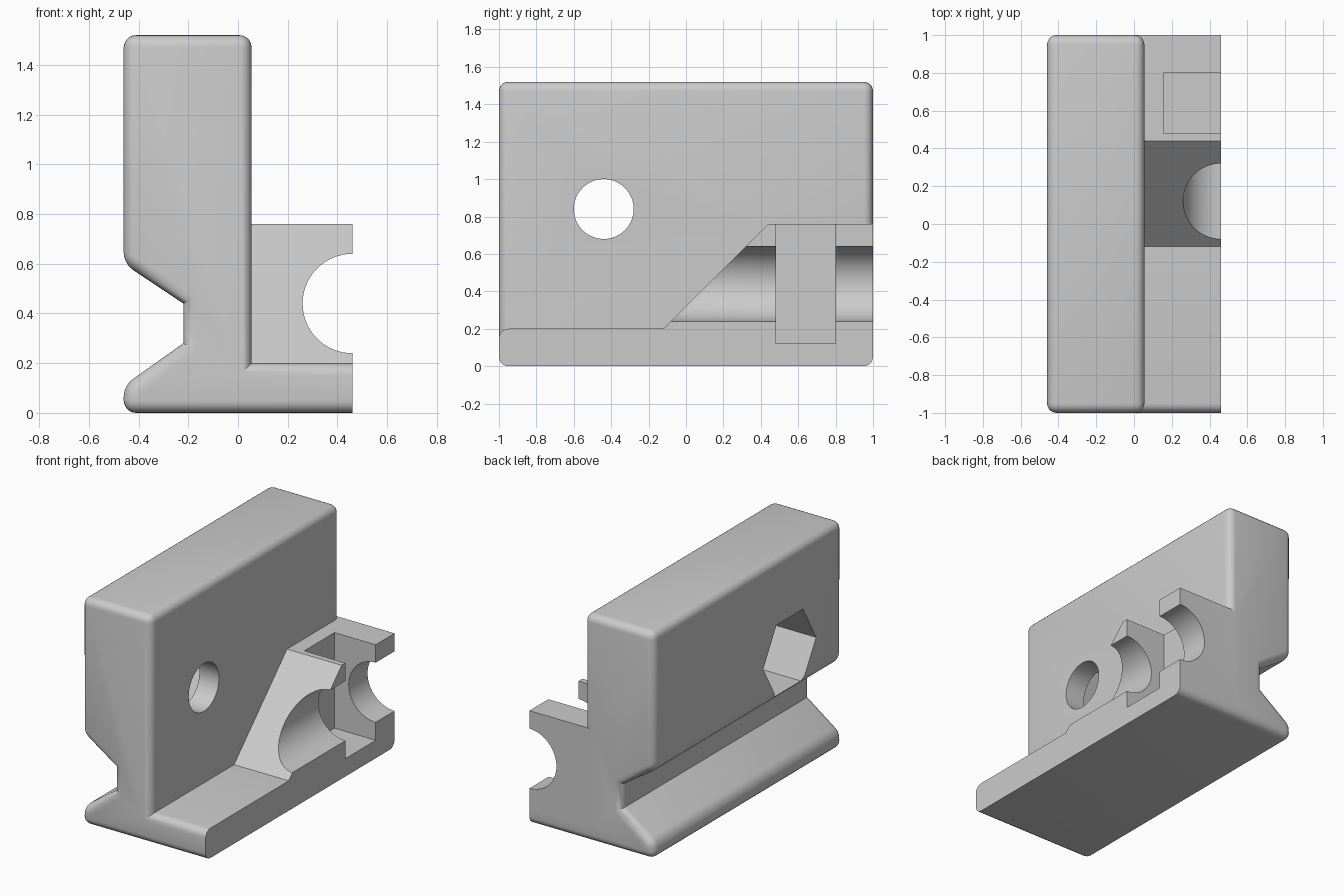
import bpy, bmesh, math
from mathutils import Matrix, Vector

cube = bpy.data.objects.get("Cube")
if cube:
    bpy.data.objects.remove(cube, do_unlink=True)

grey = bpy.data.materials.new("plain grey")
grey.use_nodes = True
GREY = (0.6, 0.6, 0.6, 1)
grey.diffuse_color = GREY
grey.node_tree.nodes["Principled BSDF"].inputs["Base Color"].default_value = GREY


def finish(name, bm):
    bmesh.ops.recalc_face_normals(bm, faces=bm.faces)
    mesh = bpy.data.meshes.new(name)
    bm.to_mesh(mesh)
    bm.free()
    obj = bpy.data.objects.new(name, mesh)
    obj.data.materials.append(grey)
    bpy.context.collection.objects.link(obj)
    return obj


def prism(points, push):
    """Extrude a closed outline of 3D points along a vector."""
    bm = bmesh.new()
    face = bm.faces.new([bm.verts.new(p) for p in points])
    new = bmesh.ops.extrude_face_region(bm, geom=[face])["geom"]
    verts = [v for v in new if isinstance(v, bmesh.types.BMVert)]
    bmesh.ops.translate(bm, verts=verts, vec=push)
    bmesh.ops.recalc_face_normals(bm, faces=bm.faces)
    return bm


def box(name, low, high):
    bm = bmesh.new()
    bmesh.ops.create_cube(bm, size=1)
    for v in bm.verts:
        v.co = [h if c > 0 else l for c, l, h in zip(v.co, low, high)]
    return finish(name, bm)


def rod(name, radius, sides, axis, start, length):
    """Cylinder of any side count, running from start along an axis."""
    turn = Matrix.Rotation(math.pi / 2, 4, "Y") if axis == "X" else Matrix.Rotation(-math.pi / 2, 4, "X")
    # first corner of the hexagon lies along y
    spin = Matrix.Rotation(math.pi / 2, 4, "Z") if axis == "X" else Matrix.Identity(4)
    bm = bmesh.new()
    bmesh.ops.create_cone(bm, cap_ends=True, segments=sides, radius1=radius,
                          radius2=radius, depth=length)
    # force a corner onto local x before turning
    first = max(bm.verts, key=lambda v: v.co.x).co
    level = Matrix.Rotation(-math.atan2(first.y, first.x), 4, "Z")
    step = Vector((length / 2, 0, 0)) if axis == "X" else Vector((0, length / 2, 0))
    move = Matrix.Translation(Vector(start) + step)
    bmesh.ops.transform(bm, matrix=move @ turn @ spin @ level, verts=bm.verts)
    return finish(name, bm)


def combine(target, other, operation):
    mod = target.modifiers.new(operation.lower(), "BOOLEAN")
    mod.operation, mod.object, mod.solver = operation, other, "EXACT"
    bpy.context.view_layer.objects.active = target
    bpy.ops.object.modifier_apply(modifier=mod.name)
    bpy.data.objects.remove(other, do_unlink=True)


# Rounded body: upright slab, side groove, toe and foot
outline = [(-0.46, 1.52), (-0.46, 0.6), (-0.22, 0.44), (-0.22, 0.28), (-0.46, 0.11),
           (-0.46, 0), (0.6, 0), (0.6, 0.2), (0.055, 0.2), (0.055, 1.52)]
bm = prism([(x, -1, z) for x, z in outline], (0, 2, 0))
rounded = []
for e in bm.edges:
    a, b = e.verts
    on_cap = abs(a.co.y - b.co.y) < 0.01
    if on_cap or (e.is_convex and a.co.x < 0.5):
        rounded.append(e)
bmesh.ops.bevel(bm, geom=rounded, offset=0.05, segments=5, profile=0.5, affect="EDGES")
body = finish("bracket_body", bm)

# Sloped support block on the foot
slope = [(-0.22, 0.1), (0.44, 0.76), (1, 0.76), (1, 0.1)]
support = finish("support_block", prism([(0, y, z) for y, z in slope], (0.6, 0, 0)))
combine(body, support, "UNION")

# Flat cut side, half bore, nut slot, cross hole and hexagonal pocket
for cutter in (
    box("side_trim", (0.46, -2, -1), (2, 2, 3)),
    rod("half_bore", 0.2, 64, "Y", (0.46, -0.5, 0.44), 2),
    box("nut_slot", (0.155, 0.48, 0.12), (0.7, 0.8, 1)),
    rod("cross_hole", 0.16, 64, "X", (-0.7, -0.44, 0.84), 1.4),
    rod("hex_pocket", 0.28, 6, "X", (-0.7, -0.44, 0.84), 0.61),
):
    combine(body, cutter, "DIFFERENCE")

bpy.ops.object.select_all(action="DESELECT")
body.select_set(True)
bpy.context.view_layer.objects.active = body
bpy.ops.object.shade_smooth_by_angle(angle=math.radians(30))
